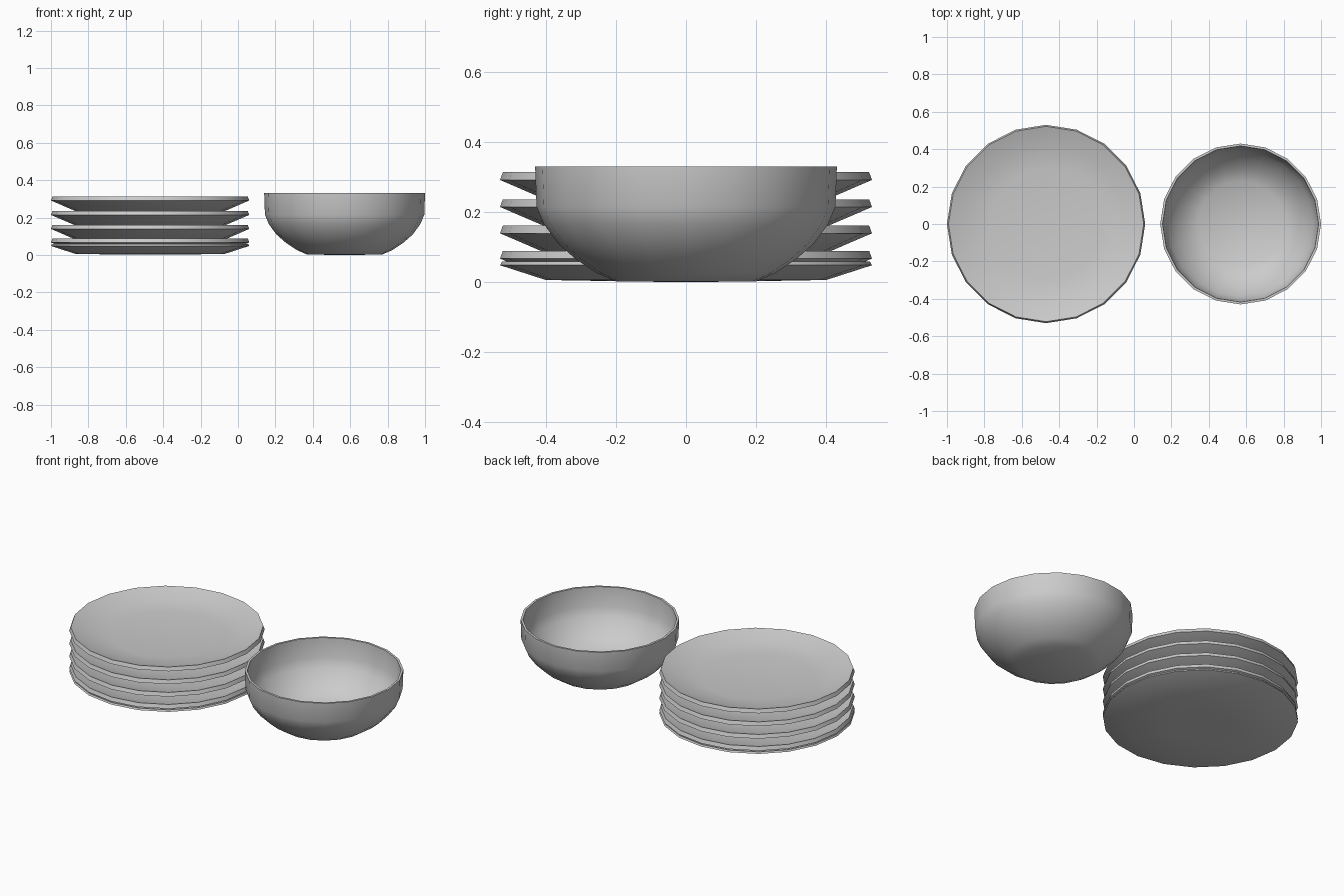
import bpy
import bmesh
from math import cos, sin, tau, radians

if "Cube" in bpy.data.objects:
    bpy.data.objects.remove(bpy.data.objects["Cube"])

SIDES = 20


def lathe(name, x, profile, z=0.0):
    """Revolve a closed (radius, height) profile whose ends lie on the axis."""
    bm = bmesh.new()
    rings = []
    for r, h in profile:
        if r == 0:
            rings.append([bm.verts.new((0, 0, h))] * SIDES)
        else:
            rings.append([bm.verts.new((r * cos(tau * i / SIDES), r * sin(tau * i / SIDES), h))
                          for i in range(SIDES)])
    for a, b in zip(rings, rings[1:]):
        for i in range(SIDES):
            j = (i + 1) % SIDES
            bm.faces.new(dict.fromkeys((a[i], a[j], b[j], b[i])))
    bmesh.ops.recalc_face_normals(bm, faces=bm.faces)
    mesh = bpy.data.meshes.new(name)
    bm.to_mesh(mesh)
    bm.free()
    ob = bpy.data.objects.new(name, mesh)
    ob.location = (x, 0, z)
    bpy.context.collection.objects.link(ob)
    bpy.ops.object.select_all(action='DESELECT')
    ob.select_set(True)
    bpy.context.view_layer.objects.active = ob
    bpy.ops.object.shade_smooth_by_angle(angle=radians(35))
    return ob


# Bottom plate, lying a little flatter than the rest
lathe("plate_bottom", -0.47, [
    (0, 0.002), (0.17, 0.002), (0.40, 0.006), (0.53, 0.048),
    (0.525, 0.058), (0.42, 0.030), (0.30, 0.020), (0, 0.018)])

# Stacked plates, heights measured at the rim top
plate = [(0, -0.082), (0.33, -0.082), (0.40, -0.078), (0.53, -0.022),
         (0.522, 0), (0.42, -0.036), (0.30, -0.050), (0, -0.053)]
for n, rim_z in enumerate((0.089, 0.161, 0.236, 0.313)):
    lathe(f"plate_{n + 2}", -0.47, plate, rim_z)

# Bowl: outside up to the rim, then down the inside
lathe("bowl", 0.57, [
    (0, 0), (0.20, 0.002), (0.255, 0.026), (0.315, 0.066), (0.365, 0.11),
    (0.405, 0.165), (0.426, 0.215), (0.43, 0.33),
    (0.417, 0.33), (0.411, 0.215), (0.388, 0.165), (0.345, 0.11),
    (0.295, 0.066), (0.23, 0.032), (0, 0.022)])
